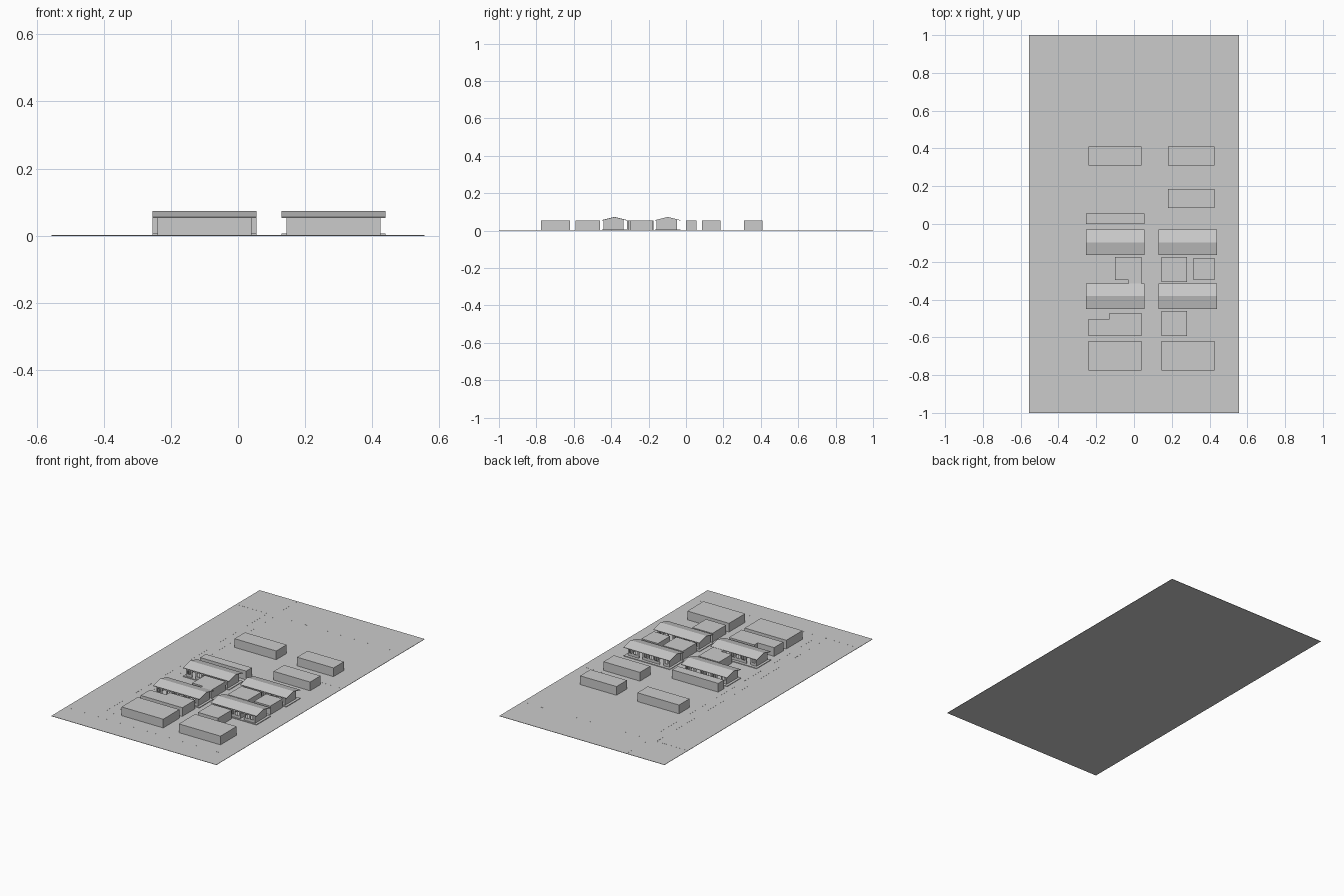
import bpy, bmesh
from mathutils import Matrix, Vector

if "Cube" in bpy.data.objects:
    bpy.data.objects.remove(bpy.data.objects["Cube"])

H = 0.055      # height of plain blocks
G = 0.002      # ground thickness


def add_box(bm, x0, x1, y0, y1, z0, z1):
    m = Matrix.Translation(Vector(((x0 + x1) / 2, (y0 + y1) / 2, (z0 + z1) / 2)))
    m = m @ Matrix.Diagonal((x1 - x0, y1 - y0, z1 - z0, 1))
    bmesh.ops.create_cube(bm, size=1, matrix=m)


def add_prism(bm, base, offset):
    # Closed solid made by sweeping a polygon along an offset
    face = bm.faces.new([bm.verts.new(p) for p in base])
    ext = bmesh.ops.extrude_face_region(bm, geom=[face], use_keep_orig=True)
    moved = [e for e in ext["geom"] if isinstance(e, bmesh.types.BMVert)]
    bmesh.ops.translate(bm, verts=moved, vec=offset)


def finish(bm, name):
    bmesh.ops.recalc_face_normals(bm, faces=bm.faces)
    mesh = bpy.data.meshes.new(name)
    bm.to_mesh(mesh)
    bm.free()
    ob = bpy.data.objects.new(name, mesh)
    bpy.context.collection.objects.link(ob)
    return ob


def box(name, *size):
    bm = bmesh.new()
    add_box(bm, *size)
    return finish(bm, name)


# Ground sheet
box("ground", -0.555, 0.555, -1, 1, 0, G)

# Dashed plot boundary lines
bm = bmesh.new()
lines = [("x", -0.29, -0.80, 0.77), ("x", -0.345, -0.83, 0.82), ("x", -0.30, 0.82, 1.0),
         ("y", -0.86, -0.55, 0.55), ("y", 0.775, -0.55, -0.345), ("y", 0.775, -0.29, 0.55),
         ("y", 0.21, 0.40, 0.55)]
for axis, c, a, b in lines:
    t = a
    while t < b - 0.02:
        if axis == "x":
            add_box(bm, c - 0.001, c + 0.001, t, t + 0.02, G, G + 0.0004)
        else:
            add_box(bm, t, t + 0.02, c - 0.001, c + 0.001, G, G + 0.0004)
        t += 0.03
finish(bm, "plot_lines")

# Plain rectangular blocks
blocks = [(-0.24, 0.04, 0.31, 0.41), (0.18, 0.425, 0.31, 0.41), (0.18, 0.425, 0.085, 0.185),
          (-0.255, 0.055, 0.0, 0.055), (0.145, 0.28, -0.308, -0.175),
          (0.315, 0.425, -0.297, -0.18), (0.145, 0.28, -0.592, -0.46),
          (-0.24, 0.04, -0.775, -0.62), (0.145, 0.425, -0.775, -0.62)]
for i, b in enumerate(blocks):
    box(f"block_{i + 1}", *b, 0, H)

# Stepped blocks
stepped = {
    "stepped_block_middle": [(-0.10, -0.175), (0.04, -0.175), (0.04, -0.315),
                             (-0.03, -0.315), (-0.03, -0.297), (-0.10, -0.297)],
    "stepped_block_front": [(-0.24, -0.592), (0.04, -0.592), (0.04, -0.47),
                            (-0.13, -0.47), (-0.13, -0.503), (-0.24, -0.503)],
}
for name, pts in stepped.items():
    bm = bmesh.new()
    add_prism(bm, [(x, y, 0) for x, y in pts], (0, 0, H))
    finish(bm, name)


def house(label, x0, y0):
    x1, y1 = x0 + 0.31, y0 + 0.135          # roof extents
    wx0, wx1 = x0 + 0.015, x1 - 0.015       # wall extents
    wy0, wy1 = y0 + 0.008, y1 - 0.018
    ridge, eave, top, t = y0 + 0.0675, 0.056, 0.073, 0.004

    # Plinth
    box(f"plinth_{label}", x0, x1, y0, y1, 0, 0.006)

    # Long walls: sill, lintel and piers around window and door openings
    bm = bmesh.new()
    bays = 8
    pitch = (wx1 - wx0) / bays
    for wy in (wy0, wy1 - t):
        add_box(bm, wx0, wx1, wy, wy + t, 0.044, eave)
        for i in range(bays):
            a = wx0 + i * pitch
            if i % 4 != 1:
                add_box(bm, a, a + pitch, wy, wy + t, 0.006, 0.022)
                add_box(bm, a + pitch / 2 - 0.001, a + pitch / 2 + 0.001,
                        wy + 0.001, wy + t - 0.001, 0.022, 0.044)
        for i in range(bays + 1):
            c = min(max(wx0 + i * pitch, wx0 + 0.005), wx1 - 0.005)
            add_box(bm, c - 0.005, c + 0.005, wy, wy + t, 0.006, 0.044)

    # Gable end walls and inner partitions
    def under(y):
        return top - 0.003 - (top - eave) * abs(y - ridge) / 0.0675

    for wx in (wx0, wx0 + 3 * pitch, wx0 + 5 * pitch, wx1 - t):
        pts = [(wx, wy0, 0.006), (wx, wy1, 0.006), (wx, wy1, under(wy1)),
               (wx, ridge, under(ridge)), (wx, wy0, under(wy0))]
        add_prism(bm, pts, (t, 0, 0))
    finish(bm, f"walls_{label}")

    # Thin gable roof
    bm = bmesh.new()
    prof = [(y0, eave), (ridge, top), (y1, eave),
            (y1, eave - 0.003), (ridge, top - 0.003), (y0, eave - 0.003)]
    add_prism(bm, [(x0, y, z) for y, z in prof], (x1 - x0, 0, 0))
    finish(bm, f"roof_{label}")


# Four gabled houses
for x, side in ((-0.255, "left"), (0.13, "right")):
    for y, row in ((-0.165, "back"), (-0.45, "front")):
        house(f"{row}_{side}", x, y)
